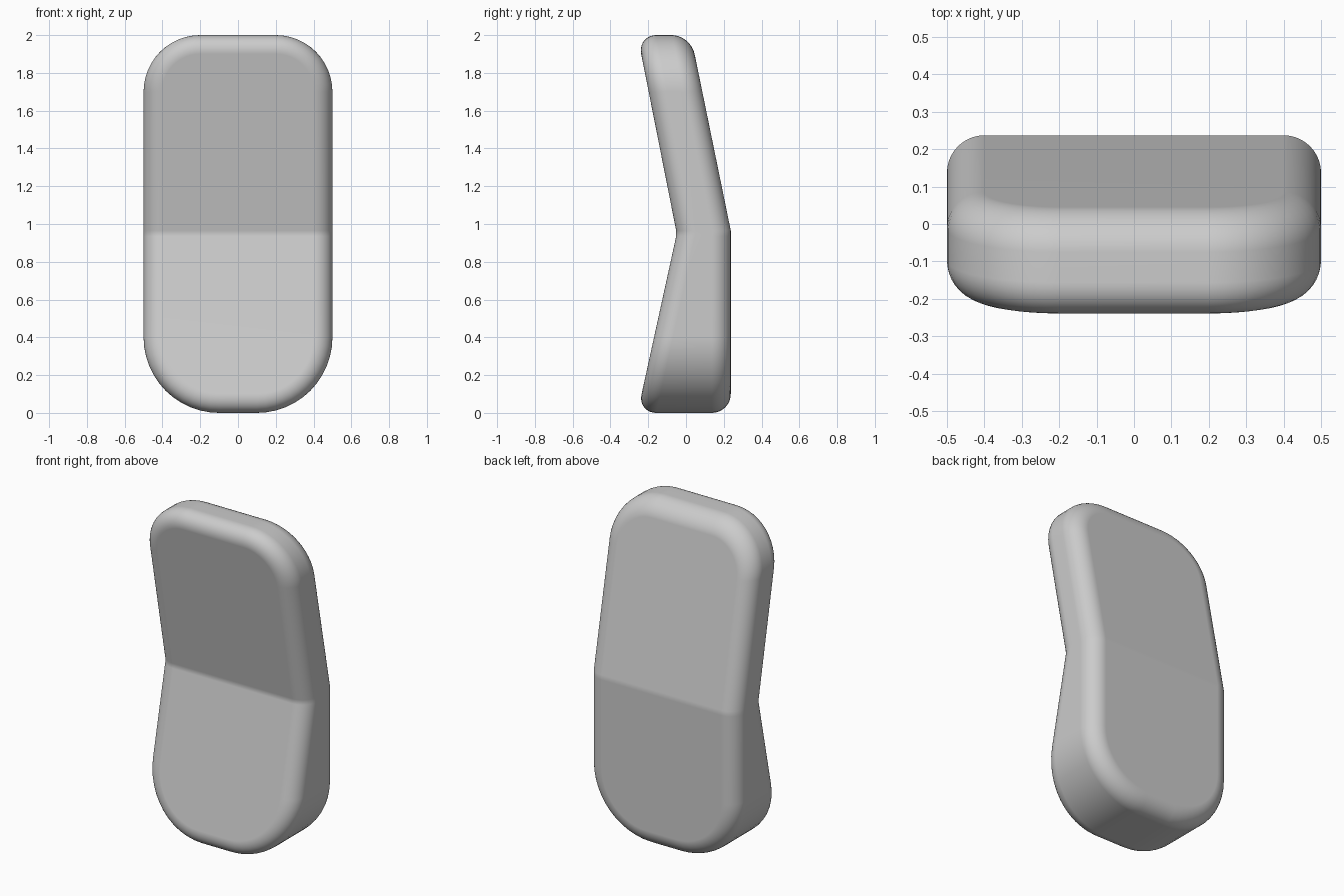
import bpy
import bmesh
from math import sin, cos, pi

cube = bpy.data.objects.get("Cube")
if cube:
    bpy.data.objects.remove(cube, do_unlink=True)

HALF, HEIGHT = 0.5, 2.0
TOP_R, LOW_R, EDGE_R = 0.3, 0.4, 0.1
BEND = (0.935, 0.965)          # narrow strip that softens the bend
ARC, ROUND = 12, 10            # corner and edge segments


def bent(z, low, mid, high):
    """Depth of a face: straight below and above the bend."""
    a, b = BEND
    if z < a:
        return mid + (low - mid) * (a - z) / a
    if z > b:
        return mid + (high - mid) * (z - b) / (HEIGHT - b)
    return mid


def front(z):
    return bent(z, -0.257, -0.052, -0.257)


def back(z):
    return bent(z, 0.237, 0.237, 0.025)


def outline(inset):
    """Rounded outline shrunk by inset; right half from bottom up, then mirrored."""
    low, top = LOW_R - inset, TOP_R - inset
    half = []
    for i in range(ARC + 1):
        a = pi / 2 * i / ARC
        half.append((HALF - LOW_R + low * sin(a), LOW_R - low * cos(a)))
    half += [(HALF - inset, z) for z in BEND]
    for i in range(ARC + 1):
        a = pi / 2 * i / ARC
        half.append((HALF - TOP_R + top * cos(a), HEIGHT - TOP_R + top * sin(a)))
    return half + [(-x, z) for x, z in reversed(half)]


bm = bmesh.new()


def ring(angle, face, sign):
    """One loop of the rounded edge, lying on the front or back face."""
    inset, depth = EDGE_R * (1 - cos(angle)), EDGE_R * (1 - sin(angle))
    return [bm.verts.new((x, face(z) + sign * depth, z)) for x, z in outline(inset)]


# Rounded rim from front to back
angles = [pi / 2 * i / ROUND for i in range(ROUND + 1)]
rings = [ring(a, front, 1) for a in reversed(angles)]
rings += [ring(a, back, -1) for a in angles]
n = len(rings[0])
for p, q in zip(rings, rings[1:]):
    for i in range(n):
        j = (i + 1) % n
        bm.faces.new((p[i], p[j], q[j], q[i]))

# Flat front and back panels, split at the bend
for loop in (rings[0], rings[-1]):
    k = ARC + 1
    bm.faces.new(loop[:k + 1] + loop[n - k - 1:])
    bm.faces.new((loop[k], loop[k + 1], loop[n - k - 2], loop[n - k - 1]))
    bm.faces.new(loop[k + 1:n - k - 1])

bmesh.ops.recalc_face_normals(bm, faces=bm.faces)
mesh = bpy.data.meshes.new("bent_body")
bm.to_mesh(mesh)
bm.free()
body = bpy.data.objects.new("bent_body", mesh)
bpy.context.collection.objects.link(body)

# Plain grey finish
grey = bpy.data.materials.new("light_grey")
grey.use_nodes = True
colour = (0.6, 0.6, 0.6, 1)
grey.diffuse_color = colour
grey.node_tree.nodes["Principled BSDF"].inputs["Base Color"].default_value = colour
mesh.materials.append(grey)

# Smooth edges while the large panels stay flat
bpy.context.view_layer.objects.active = body
body.select_set(True)
bpy.ops.object.shade_smooth_by_angle()
weighted = body.modifiers.new("flat_panels", 'WEIGHTED_NORMAL')
weighted.keep_sharp = True
